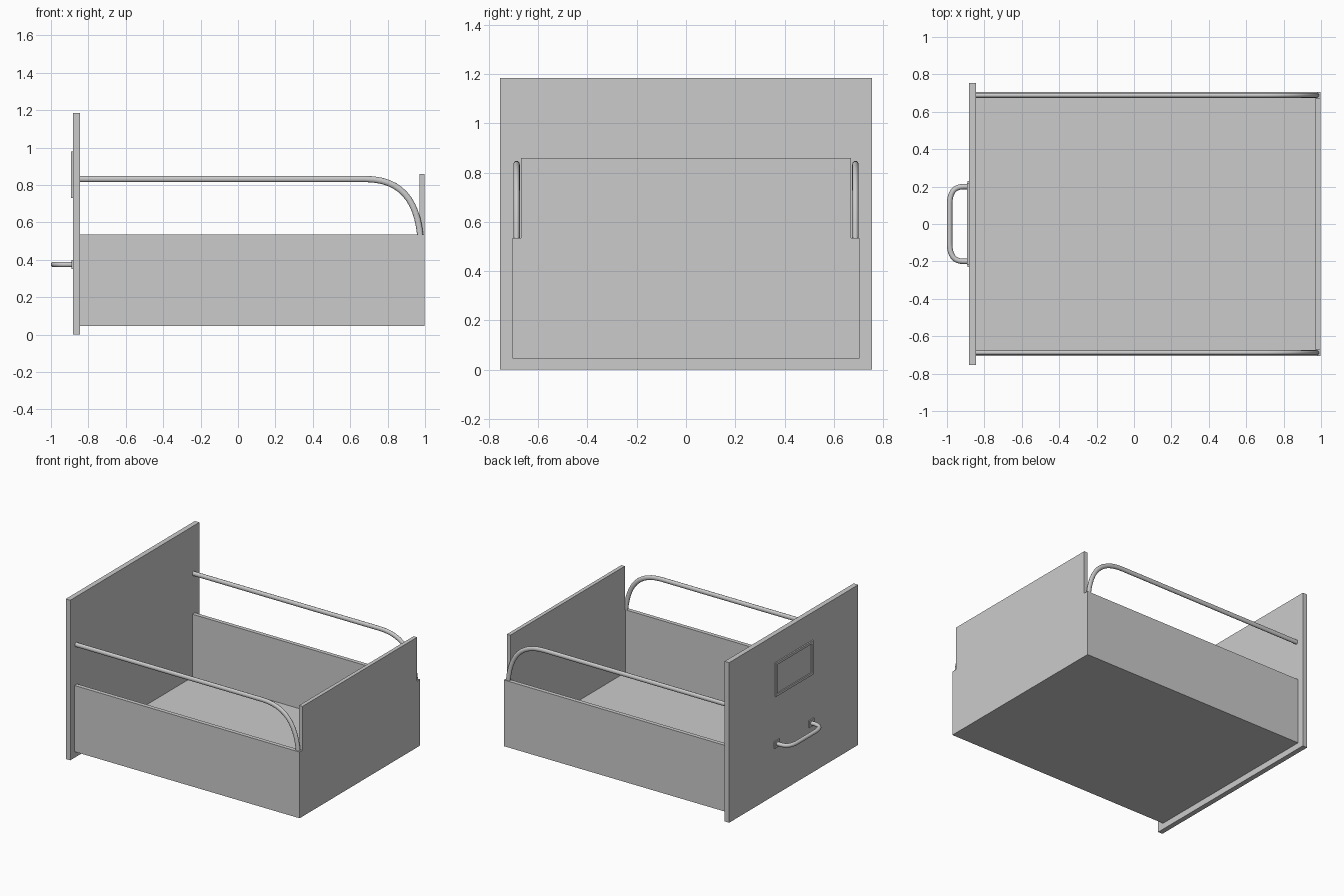
import bpy, bmesh
from mathutils import Vector

if "Cube" in bpy.data.objects:
    bpy.data.objects.remove(bpy.data.objects["Cube"])


def finish(name, bm):
    bmesh.ops.recalc_face_normals(bm, faces=bm.faces)
    me = bpy.data.meshes.new(name)
    bm.to_mesh(me)
    bm.free()
    ob = bpy.data.objects.new(name, me)
    bpy.context.collection.objects.link(ob)
    return ob


def box(name, x, y, z):
    bm = bmesh.new()
    bmesh.ops.create_cube(bm, size=1)
    for v in bm.verts:
        v.co = [(a + b) / 2 + c * (b - a) for (a, b), c in zip((x, y, z), v.co)]
    return finish(name, bm)


def plate(name, outline, x0, x1):
    """Extrude a y-z outline along x."""
    bm = bmesh.new()
    face = bm.faces.new([bm.verts.new((x0, y, z)) for y, z in outline])
    ext = bmesh.ops.extrude_face_region(bm, geom=[face])["geom"]
    moved = [g for g in ext if isinstance(g, bmesh.types.BMVert)]
    bmesh.ops.translate(bm, verts=moved, vec=(x1 - x0, 0, 0))
    return finish(name, bm)


def tube(name, points, radius):
    """Round bar; each point is (position, left handle, right handle)."""
    cu = bpy.data.curves.new(name, 'CURVE')
    cu.dimensions = '3D'
    cu.bevel_depth = radius
    cu.bevel_resolution = 4
    cu.resolution_u = 12
    cu.use_fill_caps = True
    sp = cu.splines.new('BEZIER')
    sp.bezier_points.add(len(points) - 1)
    for p, (co, hl, hr) in zip(sp.bezier_points, points):
        p.handle_left_type = p.handle_right_type = 'FREE'
        p.co, p.handle_left, p.handle_right = Vector(co), Vector(hl), Vector(hr)
    ob = bpy.data.objects.new(name, cu)
    bpy.context.collection.objects.link(ob)
    return ob


# Drawer front
box("drawer_front", (-0.882, -0.845), (-0.755, 0.755), (0, 1.185))

# Tray: floor, stepped back panel, two low sides
box("drawer_floor", (-0.845, 0.97), (-0.675, 0.675), (0.045, 0.07))
half = [(0.705, 0.045), (0.705, 0.535), (0.67, 0.535), (0.67, 0.86)]
plate("drawer_back", half + [(-y, z) for y, z in reversed(half)], 0.97, 0.998)
for side, s in (("left", 1), ("right", -1)):
    box(side + "_side", (-0.845, 0.97), sorted((0.675 * s, 0.705 * s)), (0.045, 0.535))

    # File rail bending down to the back corner, slightly oval section
    rail = tube(side + "_rail", [
        ((-0.85, 0, 0.832), (-0.9, 0, 0.832), (-0.4, 0, 0.832)),
        ((0.68, 0, 0.832), (0.5, 0, 0.832), (0.87, 0, 0.832)),
        ((0.974, 0, 0.533), (0.955, 0, 0.72), (0.974, 0, 0.5))], 0.0165)
    rail.location.y = 0.688 * s
    rail.scale.y = 0.8

    # Handle foot
    box(side + "_handle_foot", (-0.891, -0.882),
        sorted((0.172 * s, 0.23 * s)), (0.35, 0.4))

# Pull handle
h = 0.375
tube("pull_handle", [
    ((-0.882, 0.2, h), (-0.86, 0.2, h), (-0.9, 0.2, h)),
    ((-0.91, 0.2, h), (-0.895, 0.2, h), (-0.965, 0.2, h)),
    ((-0.986, 0.1, h), (-0.986, 0.165, h), (-0.986, 0.05, h)),
    ((-0.986, -0.1, h), (-0.986, -0.05, h), (-0.986, -0.165, h)),
    ((-0.91, -0.2, h), (-0.965, -0.2, h), (-0.895, -0.2, h)),
    ((-0.882, -0.2, h), (-0.9, -0.2, h), (-0.86, -0.2, h))], 0.0145)

# Label holder: a raised rectangular rim
bm = bmesh.new()
bmesh.ops.create_cube(bm, size=1)
for v in bm.verts:
    v.co = (-0.887 + v.co.x * 0.01, v.co.y * 0.44, 0.855 + v.co.z * 0.25)
bm.normal_update()
outer = [f for f in bm.faces if f.normal.x < -0.9]
bmesh.ops.inset_region(bm, faces=outer, thickness=0.025)
inner = min(bm.faces, key=lambda f: (f.calc_center_median() - Vector((-0.892, 0, 0.855))).length)
bmesh.ops.inset_region(bm, faces=[inner], thickness=0.0005, depth=-0.008)
finish("label_holder", bm)

# Smooth shading on the round bars
for ob in [o for o in bpy.data.objects if o.type == 'CURVE']:
    for sp in ob.data.splines:
        sp.use_smooth = True
